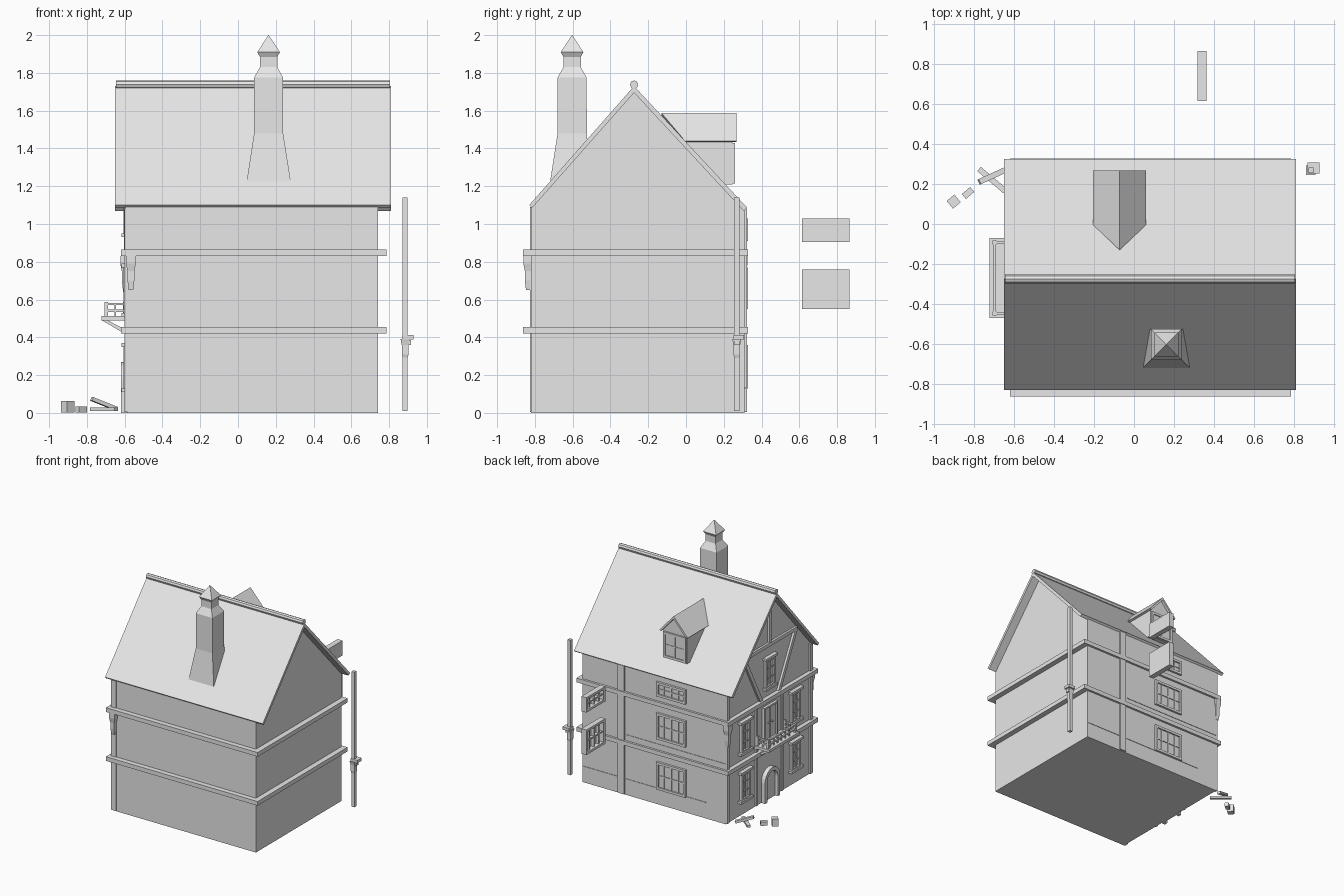
import bpy, bmesh, math
from mathutils import Matrix, Vector

cube = bpy.data.objects.get("Cube")
if cube:
    bpy.data.objects.remove(cube, do_unlink=True)

grey = bpy.data.materials.new("plain_grey")
grey.use_nodes = True
grey.diffuse_color = (0.8, 0.8, 0.8, 1)
grey.node_tree.nodes["Principled BSDF"].inputs["Base Color"].default_value = grey.diffuse_color


def finish(name, bm):
    bmesh.ops.recalc_face_normals(bm, faces=bm.faces)
    mesh = bpy.data.meshes.new(name)
    bm.to_mesh(mesh)
    bm.free()
    mesh.materials.append(grey)
    obj = bpy.data.objects.new(name, mesh)
    bpy.context.collection.objects.link(obj)
    return obj


def boxes(name, items):
    """One object from boxes given as x0, x1, y0, y1, z0, z1."""
    bm = bmesh.new()
    for x0, x1, y0, y1, z0, z1 in items:
        centre = Vector((x0 + x1, y0 + y1, z0 + z1)) / 2
        size = (abs(x1 - x0), abs(y1 - y0), abs(z1 - z0))
        bmesh.ops.create_cube(bm, matrix=Matrix.Translation(centre) @ Matrix.Diagonal((*size, 1)))
    return finish(name, bm)


def prism(name, pts, axis, a, b):
    """Extrude a profile of (other axis, z) points along x or y."""
    bm = bmesh.new()
    put = (lambda p, t: (t, p[0], p[1])) if axis == "x" else (lambda p, t: (p[0], t, p[1]))
    ends = [[bm.verts.new(put(p, t)) for p in pts] for t in (a, b)]
    for ring in ends:
        bm.faces.new(ring)
    for i in range(len(pts)):
        j = (i + 1) % len(pts)
        bm.faces.new((ends[0][i], ends[0][j], ends[1][j], ends[1][i]))
    return finish(name, bm)


def loft(name, rings):
    """Stack rectangular rings given as x0, x1, y0, y1, z."""
    bm = bmesh.new()
    loops = [[bm.verts.new((x, y, z)) for x, y in ((x0, y0), (x1, y0), (x1, y1), (x0, y1))]
             for x0, x1, y0, y1, z in rings]
    bm.faces.new(loops[0])
    bm.faces.new(loops[-1])
    for low, high in zip(loops, loops[1:]):
        for i in range(4):
            j = (i + 1) % 4
            bm.faces.new((low[i], low[j], high[j], high[i]))
    return finish(name, bm)


def on_wall(side, base, u0, u1, z0, z1, d0, d1):
    """Box lying on a wall: u along it, d outward from it."""
    if side == "back":
        return (u0, u1, base + d0, base + d1, z0, z1)
    return (base - d1, base - d0, u0, u1, z0, z1)


def window(name, side, base, u, z0, z1, width, cols, rows, depth=0.022, sill=0.0):
    u0, u1, t = u - width / 2, u + width / 2, 0.02
    parts = [(u0, u1, z0, z1, 0, 0.006),
             (u0, u0 + t, z0, z1, 0, depth), (u1 - t, u1, z0, z1, 0, depth),
             (u0, u1, z0, z0 + t, 0, depth), (u0, u1, z1 - t, z1, 0, depth)]
    for i in range(1, cols):
        c = u0 + width * i / cols
        parts.append((c - 0.005, c + 0.005, z0, z1, 0, depth * 0.7))
    for i in range(1, rows):
        c = z0 + (z1 - z0) * i / rows
        parts.append((u0, u1, c - 0.005, c + 0.005, 0, depth * 0.7))
    if sill:
        parts += [(u0 - sill, u1 + sill, z, z + 0.02, 0, depth + 0.012) for z in (z0 - 0.01, z1)]
    return boxes(name, [on_wall(side, base, *p) for p in parts])


# Main body and roof
LEFT, RIGHT, FRONT, BACK, RIDGE = -0.585, 0.74, -0.82, 0.31, -0.275
prism("house_walls", [(FRONT, 0), (BACK, 0), (BACK, 1.075), (RIDGE, 1.7), (FRONT, 1.095)], "x", LEFT, RIGHT)
prism("main_roof", [(-0.83, 1.10), (RIDGE, 1.73), (0.325, 1.085), (0.305, 1.07),
                    (RIDGE, 1.695), (-0.815, 1.085)], "x", -0.65, 0.81)
prism("ridge_cap", [(RIDGE + 0.022 * math.cos(i * math.pi / 4), 1.738 + 0.022 * math.sin(i * math.pi / 4))
                    for i in range(8)], "x", -0.645, 0.805)

# Floor beams running round the house
for name, z in (("lower_floor_beam", 0.42), ("upper_floor_beam", 0.83)):
    boxes(name, [(-0.62, 0.785, -0.862, 0.328, z, z + 0.035)])

# Chimney
cx, cy = 0.162, -0.603
loft("chimney", [(0.045, 0.28, -0.72, -0.52, 1.22), (cx - 0.077, cx + 0.077, -0.68, -0.525, 1.48)]
     + [(cx - h, cx + h, cy - h, cy + h, z) for h, z in
        ((0.077, 1.775), (0.046, 1.83), (0.046, 1.885), (0.06, 1.91), (0.001, 2.0))])

# Dormer
DX = -0.072
prism("dormer_body", [(DX - 0.11, 1.21), (DX + 0.11, 1.21), (DX + 0.11, 1.45), (DX, 1.57), (DX - 0.11, 1.45)],
      "y", -0.1, 0.245)
roof = prism("dormer_roof", [(DX - 0.132, 1.44), (DX, 1.588), (DX + 0.132, 1.44), (DX + 0.115, 1.435),
                             (DX, 1.565), (DX - 0.115, 1.435)], "y", -0.13, 0.268)
for v in roof.data.vertices:
    if v.co.y < 0 and v.co.z < 1.5:
        v.co.y = -0.005
window("dormer_window", "back", 0.245, DX, 1.215, 1.43, 0.21, 2, 2, 0.014)

# Windows on the back wall and the two detached ones
for name, z0, z1 in (("ground", 0.13, 0.36), ("middle", 0.55, 0.77), ("upper", 0.91, 1.03)):
    window(name + "_back_window", "back", BACK, -0.085, z0, z1, 0.27, 4, 2, 0.018)
for name, z0, z1 in (("middle", 0.55, 0.76), ("upper", 0.905, 1.03)):
    window(name + "_loose_window", "side", 0.362, 0.74, z0, z1, 0.25, 4, 2, 0.045)

# Windows on the timbered side
for name, y in (("rear", 0.065), ("front", -0.6)):
    window(name + "_ground_side_window", "side", LEFT, y, 0.12, 0.35, 0.12, 2, 3, 0.02, 0.02)
    window(name + "_middle_side_window", "side", LEFT, y, 0.52, 0.77, 0.12, 2, 3, 0.02, 0.02)
window("gable_window", "side", LEFT, -0.26, 0.94, 1.18, 0.13, 2, 3, 0.02, 0.01)

# Entrance arch and door
def arch(radius, spring):
    return [(-0.26 + radius, 0)] + [(-0.26 + radius * math.cos(i * math.pi / 10),
            spring + radius * math.sin(i * math.pi / 10)) for i in range(11)] + [(-0.26 - radius, 0)]
prism("door_arch", arch(0.1, 0.17) + arch(0.07, 0.17)[::-1], "x", LEFT, LEFT - 0.035)
prism("entrance_door", arch(0.07, 0.17), "x", LEFT, LEFT - 0.008)

# Balcony door
boxes("balcony_door", [on_wall("side", LEFT, *p) for p in (
    (-0.35, -0.17, 0.51, 0.79, 0, 0.008), (-0.35, -0.335, 0.51, 0.79, 0, 0.022),
    (-0.185, -0.17, 0.51, 0.79, 0, 0.022), (-0.35, -0.17, 0.775, 0.79, 0, 0.022),
    (-0.265, -0.255, 0.51, 0.78, 0, 0.014), (-0.285, -0.275, 0.64, 0.65, 0, 0.025),
    (-0.245, -0.235, 0.64, 0.65, 0, 0.025))])

# Balcony with railing and brackets
B0, B1 = -0.47, -0.07
boxes("balcony_floor", [(-0.722, LEFT, B0, B1, 0.49, 0.513)])
rail = []
for z in (0.535, 0.57):
    rail.append((-0.705, -0.69, B0 + 0.015, B1 - 0.015, z, z + 0.012))
    rail += [(-0.705, LEFT, y, y + 0.014, z, z + 0.012) for y in (B0 + 0.015, B1 - 0.029)]
for y in (B0 + 0.012, B1 - 0.032):
    rail += [(x, x + 0.02, y, y + 0.02, 0.51, 0.587) for x in (-0.708, -0.61)]
    rail.append((-0.655, -0.645, y + 0.005, y + 0.015, 0.51, 0.575))
rail += [(-0.702, -0.692, y, y + 0.01, 0.51, 0.575) for y in (B0 + 0.05 * i for i in range(2, 8))]
boxes("balcony_railing", rail)
for y in (B0 + 0.03, B1 - 0.055):
    prism("balcony_bracket", [(LEFT, 0.41), (-0.61, 0.425), (-0.72, 0.49), (-0.69, 0.49), (LEFT, 0.435)],
          "y", y, y + 0.025)

# Timber framing
timber = [(y, y + 0.03, 0.005, 1.08, 0, 0.015) for y in (FRONT, BACK - 0.03)]
timber += [(y, y + 0.022, 0.005, 0.85, 0, 0.012) for y in (-0.44, -0.10)]
timber += [(-0.275, -0.245, 1.3, 1.68, 0, 0.015), (-0.61, 0.08, 1.28, 1.31, 0, 0.018)]
boxes("side_timbers", [on_wall("side", LEFT, *p) for p in timber])
for s in (-1, 1):
    prism("gable_brace", [(-0.26 + s * y, z) for y, z in ((0.1, 0.86), (0.135, 0.86), (0.36, 1.29), (0.325, 1.29))],
          "x", LEFT, LEFT - 0.018)
boxes("back_post", [(0.35, 0.41, BACK - 0.01, BACK + 0.012, 0.005, 1.08)])
boxes("front_corner_post", [(-0.598, -0.55, -0.827, -0.79, 0.005, 1.09)])
boxes("wall_ledges", [(-0.4, 0.73, BACK, BACK + 0.004, 0.13, 0.136), (LEFT, 0.33, BACK, BACK + 0.004, 0.5, 0.506)])

# Corner corbels under the upper beam
for name, x, y in (("front", -0.567, -0.835), ("rear", -0.597, 0.3)):
    loft(name + "_corbel", [(x - a, x + a, y - a, y + a, z) for a, z in
                            ((0.012, 0.65), (0.018, 0.7), (0.018, 0.75), (0.026, 0.79), (0.026, 0.83))])

# Detached pole with a collar
boxes("loose_pole", [(0.872, 0.898, 0.255, 0.283, 0.01, 1.14)])
loft("pole_corbel", [(0.885 - a, 0.885 + a, 0.269 - a, 0.269 + a, z) for a, z in
                     ((0.013, 0.29), (0.018, 0.31), (0.018, 0.36), (0.024, 0.39))])
boxes("pole_collar", [(0.867, 0.929, 0.252, 0.308, 0.388, 0.412), (0.895, 0.915, 0.255, 0.285, 0.36, 0.39)])

# Scattered planks and blocks on the ground
for name, place, size, turn, tilt in (
        ("low_plank", (-0.71, 0.22, 0.02), (0.17, 0.028, 0.018), -0.7, 0.0),
        ("leaning_plank", (-0.71, 0.24, 0.048), (0.15, 0.028, 0.02), 0.43, 0.35),
        ("small_block", (-0.83, 0.155, 0.018), (0.055, 0.032, 0.032), 0.7, 0.0),
        ("large_block", (-0.902, 0.112, 0.033), (0.05, 0.05, 0.062), 0.7, 0.0)):
    block = boxes(name, [(-size[0] / 2, size[0] / 2, -size[1] / 2, size[1] / 2, -size[2] / 2, size[2] / 2)])
    block.location = place
    block.rotation_euler = (0, tilt, turn)
